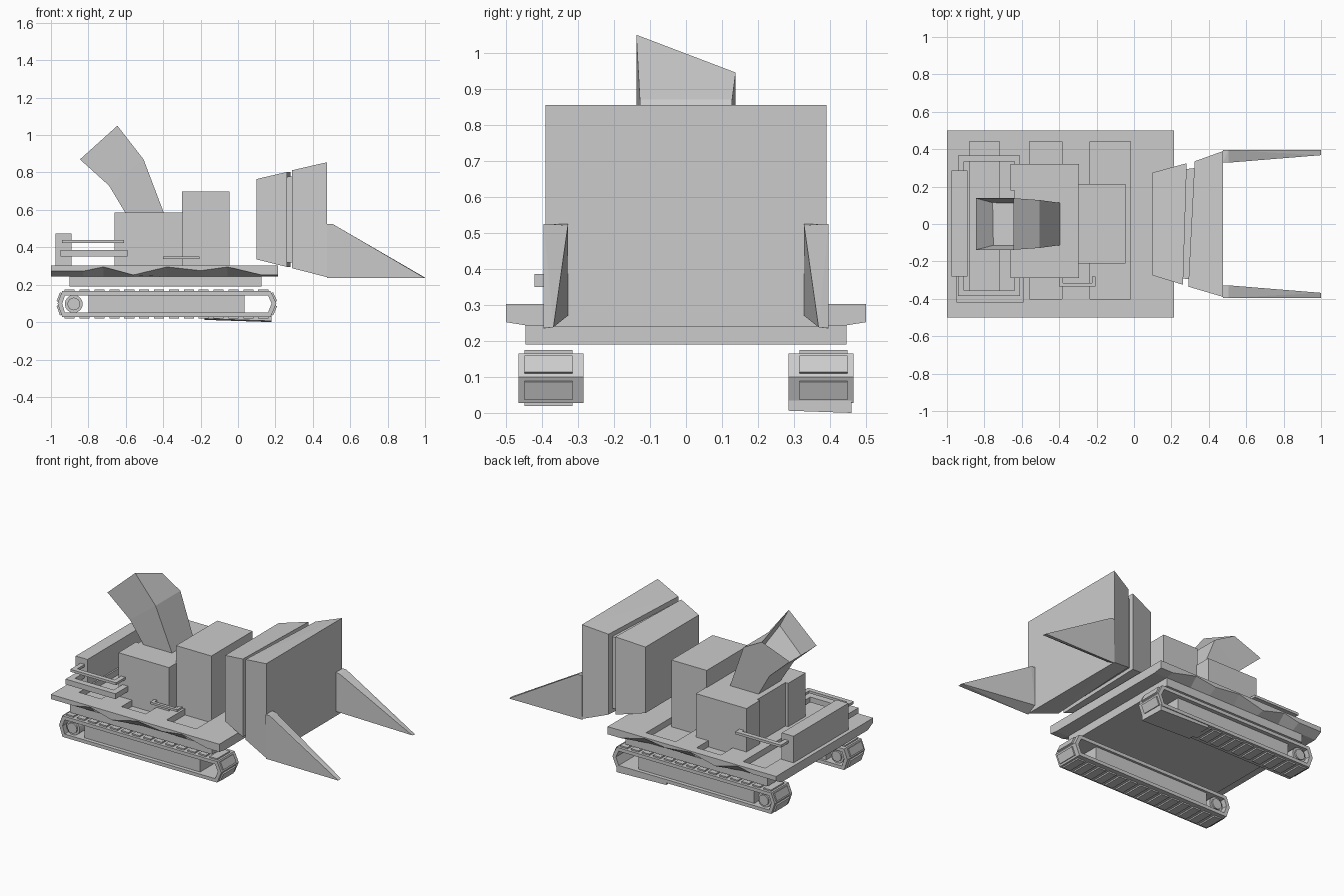
import bpy, bmesh
from math import pi, atan2
from mathutils import Vector

if "Cube" in bpy.data.objects:
    bpy.data.objects.remove(bpy.data.objects["Cube"])


def finish(name, bm):
    bmesh.ops.recalc_face_normals(bm, faces=bm.faces)
    me = bpy.data.meshes.new(name)
    bm.to_mesh(me)
    bm.free()
    ob = bpy.data.objects.new(name, me)
    bpy.context.collection.objects.link(ob)
    return ob


def hull(name, pts):
    bm = bmesh.new()
    for p in pts:
        bm.verts.new(p)
    bmesh.ops.convex_hull(bm, input=bm.verts)
    bmesh.ops.dissolve_limit(bm, angle_limit=0.01, verts=bm.verts, edges=bm.edges)
    return finish(name, bm)


def box(name, x0, x1, y0, y1, z0, z1):
    return hull(name, [(x, y, z) for x in (x0, x1) for y in (y0, y1) for z in (z0, z1)])


def loft(name, rings, closed=False):
    # skin consecutive rings of points; cap the ends unless closed
    bm = bmesh.new()
    rs = [[bm.verts.new(p) for p in r] for r in rings]
    n = len(rs[0])
    for i in range(len(rs) if closed else len(rs) - 1):
        a, b = rs[i], rs[(i + 1) % len(rs)]
        for j in range(n):
            k = (j + 1) % n
            bm.faces.new((a[j], a[k], b[k], b[j]))
    caps = [] if closed else [bm.faces.new(rs[0]), bm.faces.new(rs[-1])]
    return bm, caps


def rail(name, x0, x1, y_out, y_in, z0, z1, w):
    # flat U-shaped rail: outer bar and two legs
    s = 1 if y_out > y_in else -1
    box(name + "_bar", x0, x1, y_out - s * w, y_out, z0, z1)
    box(name + "_leg_rear", x0, x0 + w, y_in, y_out - s * w, z0, z1)
    box(name + "_leg_front", x1 - w, x1, y_in, y_out - s * w, z0, z1)


# Deck with zigzag chamfered sides
zig = [(-1, .272), (-.83, .272), (-.72, .295), (-.56, .252), (-.38, .295),
       (-.2, .275), (-.055, .295), (.125, .252), (.215, .252)]
rings = [[(x, -.5, .302), (x, -.5, z), (x, -.445, .243),
          (x, .445, .243), (x, .5, z), (x, .5, .302)] for x, z in zig]
bm, _ = loft("deck", rings)
deck = finish("deck", bm)

# Recessed slots across the deck
for i, (a, b, y0, y1) in enumerate([(-.88, -.72, -.38, .44), (-.56, -.385, -.4, .44), (-.235, -.02, -.4, .44)]):
    cut = box("slot_cutter_%d" % i, a, b, y0, y1, .262, .4)
    cut.hide_render = True
    cut.hide_viewport = True
    m = deck.modifiers.new("slot", 'BOOLEAN')
    m.object = cut
    m.operation = 'DIFFERENCE'
    m.solver = 'EXACT'
box("lower_hull", -.9, .125, -.445, .445, .19, .25)

# Engine body, cab and rear box
box("body_front_block", -.66, -.295, -.29, -.11, .25, .585)
box("body_back_block", -.66, -.295, .18, .32, .25, .585)
box("body_middle", -.64, -.295, -.11, .18, .25, .585)
box("cab", -.3, -.045, -.21, .215, .25, .697)
box("rear_box", -.975, -.89, -.28, .285, .29, .475)

# Bent discharge spout with a recessed mouth
spout = []
for (xa, za), (xb, zb), w, drop in [((-.6, .58), (-.395, .58), .113, 0),
                                    ((-.69, .73), (-.505, .87), .128, 0),
                                    ((-.845, .87), (-.645, 1.05), .138, .105)]:
    spout.append([(xa, -w, za), (xb, -w, zb), (xb, w, zb - drop), (xa, w, za)])
bm, caps = loft("spout", spout)
bmesh.ops.recalc_face_normals(bm, faces=bm.faces)
mouth = caps[1]
bmesh.ops.inset_region(bm, faces=[mouth], thickness=.035)
bmesh.ops.translate(bm, verts=mouth.verts, vec=(.07, 0, -.09))
finish("spout", bm)

# Side rails and steps
rail("lower_front_rail", -.95, -.59, -.42, -.28, .35, .385, .04)
rail("upper_front_rail", -.94, -.61, -.385, -.28, .422, .438, .03)
rail("upper_back_rail", -.94, -.61, .365, .28, .422, .438, .03)
rail("body_step", -.4, -.205, -.335, -.28, .337, .351, .02)

# Front bucket: two flared blocks joined by a neck
def flare(name, xa, ya, za0, za1, xb, yb, zb0, zb1, lean_a=0, lean_b=0):
    pts = []
    for s in (-1, 1):
        pts += [(xa + s * lean_a, s * ya, z) for z in (za0, za1)]
        pts += [(xb + s * lean_b, s * yb, z) for z in (zb0, zb1)]
    hull(name, pts)

flare("bucket_rear", .1, .275, .335, .765, .272, .325, .295, .803, 0, .01)
flare("bucket_front", .307, .335, .288, .812, .477, .39, .24, .855, .017, 0)
flare("bucket_neck", .25, .29, .32, .775, .33, .3, .315, .785)

# Pointed side spikes
for side, s in (("front", -1), ("back", 1)):
    hull(side + "_spike", [(.475, s * .395, .525), (.505, s * .395, .525),
         (.475, s * .328, .525), (.505, s * .328, .52), (.475, s * .328, .27),
         (.475, s * .39, .235), (1, s * .395, .235), (1, s * .368, .238)])

# Crawler tracks
outer = [(-.965, .1), (-.94, .165), (.175, .165), (.205, .1), (.175, .028), (-.94, .028)]
inner = [(-.94, .1), (-.925, .143), (.16, .143), (.18, .1), (.16, .05), (-.925, .05)]


def track(side, s):
    ya, yb = s * .285, s * .465
    bm, _ = loft("band", [[(x, y, z) for x, z in prof] for prof, y in
                          ((outer, ya), (outer, yb), (inner, yb), (inner, ya))], closed=True)
    finish(side + "_track_band", bm)
    box(side + "_track_frame", -.8, .035, min(s * .3, s * .44), max(s * .3, s * .44), .045, .148)
    # tread pads around the band
    bm = bmesh.new()
    for i, p in enumerate(outer):
        a, b = Vector((p[0], 0, p[1])), Vector((outer[(i + 1) % 6][0], 0, outer[(i + 1) % 6][1]))
        d = b - a
        n = max(1, round(d.length / .08))
        t = d.normalized()
        up = Vector((-t.z, 0, t.x))
        half = min(.027, d.length / n * .36)
        for k in range(n):
            c = a + d * ((k + .5) / n)
            vs = []
            for e, h in ((-half, -.004), (half, -.004), (half, .009), (-half, .009)):
                q = c + t * e + up * h
                vs.append([bm.verts.new((q.x, y, q.z)) for y in (s * .315, s * .448)])
            for j in range(4):
                m = (j + 1) % 4
                bm.faces.new((vs[j][0], vs[m][0], vs[m][1], vs[j][1]))
            for e in (0, 1):
                bm.faces.new([v[e] for v in vs])
    finish(side + "_track_pads", bm)
    # rear wheel with hub
    for part, r, w in (("wheel", .048, .14), ("hub", .034, .16)):
        bpy.ops.mesh.primitive_cylinder_add(vertices=16, radius=r, depth=w,
                                            location=(-.878, s * .375, .097), rotation=(pi / 2, 0, 0))
        bpy.context.object.name = side + "_track_" + part


track("front", -1)
track("back", 1)

# Loose sagging section under the back track
hull("back_track_sag", [(x, y, z) for x, zl in ((-.18, .018), (.18, .006)) for y in (.285, .46)
                        for z in (zl if y < .4 else zl - .006, .035)])
